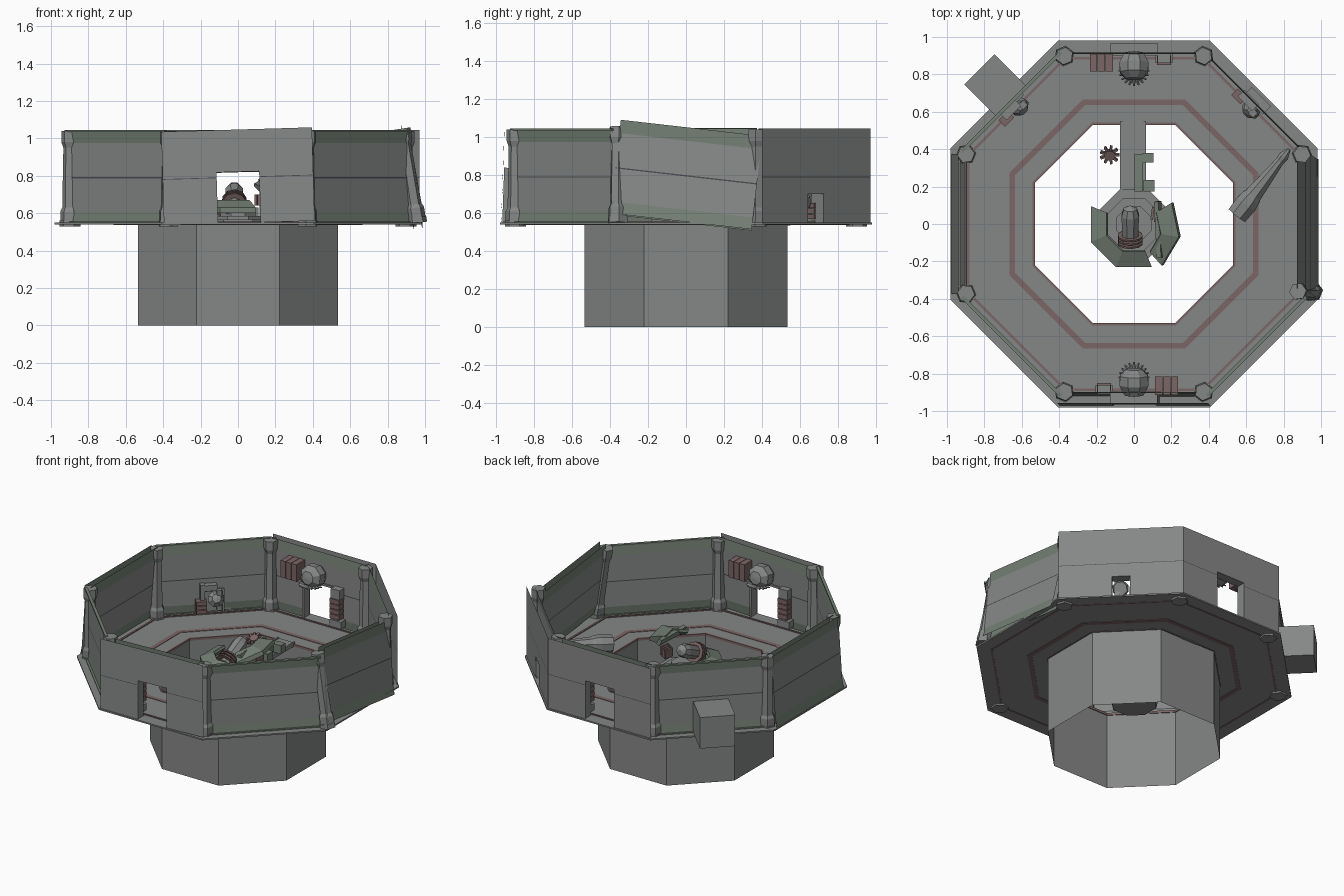
import bpy, bmesh, math
from math import radians, pi, cos, sin
from mathutils import Matrix, Vector, Euler

if "Cube" in bpy.data.objects:
    bpy.data.objects.remove(bpy.data.objects["Cube"])


def mat(name, c):
    m = bpy.data.materials.new(name)
    m.diffuse_color = (*c, 1)
    m.use_nodes = True
    m.node_tree.nodes["Principled BSDF"].inputs["Base Color"].default_value = m.diffuse_color
    return m


GREY = mat("grey", (0.235, 0.245, 0.24))
GREEN = mat("green_grey", (0.175, 0.215, 0.175))
RED = mat("red_brown", (0.2, 0.13, 0.128))
DARK = mat("dark_seam", (0.07, 0.07, 0.08))
I4 = Matrix.Identity(4)
K = 1 / cos(pi / 8)


def finish(name, bm, m=(GREY,), mw=I4):
    me = bpy.data.meshes.new(name)
    bm.to_mesh(me)
    bm.free()
    for x in m:
        me.materials.append(x)
    o = bpy.data.objects.new(name, me)
    bpy.context.collection.objects.link(o)
    o.matrix_world = mw
    return o


def place(loc=(0, 0, 0), rot=(0, 0, 0)):
    return Matrix.Translation(loc) @ Euler([radians(r) for r in rot]).to_matrix().to_4x4()


def boxes(name, items, m=GREY, mw=I4):
    """items: (centre, size) pairs merged in one object"""
    bm = bmesh.new()
    for c, s in items:
        bmesh.ops.create_cube(bm, size=1, matrix=Matrix.Translation(c) @ Matrix.Diagonal((*s, 1)))
    return finish(name, bm, (m,), mw)


def lathe(name, prof, sides=8, m=GREY, mw=I4, a0=22.5, closed=False, steps=None):
    """spin (r, z) points; steps < sides leaves an open arc with end caps"""
    bm = bmesh.new()
    full = steps is None
    n = sides if full else steps + 1
    rows = []
    for i in range(n):
        a = radians(a0) + 2 * pi * i / sides
        rows.append([bm.verts.new((r * cos(a), r * sin(a), z)) for r, z in prof])
    p = len(prof)
    for i in range(n if full else n - 1):
        A, B = rows[i], rows[(i + 1) % n]
        for j in range(p if closed else p - 1):
            k = (j + 1) % p
            bm.faces.new((A[j], B[j], B[k], A[k]))
    if not full:
        bm.faces.new(rows[0])
        bm.faces.new(rows[-1][::-1])
    bmesh.ops.remove_doubles(bm, verts=bm.verts, dist=1e-5)
    bmesh.ops.recalc_face_normals(bm, faces=bm.faces)
    return finish(name, bm, (m,), mw)


def ring(name, r0, r1, z0, z1, m):
    return lathe(name, [(r0 * K, z0), (r1 * K, z0), (r1 * K, z1), (r0 * K, z1)], m=m, closed=True)


def sheet(name, hw, rows, door, mw):
    """wall sheet: rows of (z, depth, material index above), optional doorway (half width, top)"""
    rows = list(rows)
    xs = [-hw, hw]
    if door:
        dw, dz = door
        xs = [-hw, -dw, dw, hw]
        i = max(i for i, r in enumerate(rows) if r[0] < dz)
        a, b = rows[i], rows[i + 1]
        t = (dz - a[0]) / (b[0] - a[0])
        rows.insert(i + 1, (dz, a[1] + t * (b[1] - a[1]), a[2]))
    bm = bmesh.new()
    g = [[bm.verts.new((x, d, z)) for x in xs] for z, d, _ in rows]
    for j in range(len(rows) - 1):
        for i in range(len(xs) - 1):
            if door and i == 1 and rows[j][0] < door[1] - 1e-6:
                continue
            f = bm.faces.new((g[j][i], g[j][i + 1], g[j + 1][i + 1], g[j + 1][i]))
            f.material_index = rows[j][2]
    finish(name, bm, (GREY, GREEN, DARK), mw)


# shaft and floor
lathe("shaft", [(0.535 * K, 0), (0.535 * K, 0.55)])
ring("floor_ring", 0.535, 0.98, 0.54, 0.55, GREY)
ring("floor_stripe", 0.635, 0.665, 0.537, 0.553, RED)
ring("floor_hole_trim", 0.53, 0.542, 0.538, 0.554, RED)
ring("floor_wall_trim", 0.88, 0.893, 0.538, 0.556, RED)

# walls: name -> (direction, doorway, outer plate, distance from centre, tilt in wall space)
INNER = [(0.545, 0.008, 1), (0.61, 0, 0), (0.786, 0, 2), (0.793, 0, 0), (0.975, 0, 1), (1.045, 0.008, 1)]
OUTER = [(0.545, 0, 0), (0.788, 0, 2), (0.792, 0, 0), (1.045, 0, 0)]
DOOR, HATCH = (0.115, 0.82), (0.06, 0.7)
O = (0, 0, 0)
WALLS = {"east": (0, None, INNER, 0.9, (8, -6.5, 0)), "north_east": (45, HATCH, OUTER, 0.91, O),
         "north": (90, DOOR, OUTER, 0.91, O), "north_west": (135, HATCH, None, 0.915, O),
         "west": (180, None, INNER, 0.905, (4, 0, 0)), "south_west": (225, None, None, 0.915, O),
         "south": (270, DOOR, OUTER, 0.905, (2, 1.7, 0)), "south_east": (315, None, None, 0.915, O)}
for name, (ang, door, outer, dist, tilt) in WALLS.items():
    base = Matrix.Rotation(radians(ang - 90), 4, 'Z')
    piv = Matrix.Translation((0, 0, 0.79))
    t = base @ Matrix.Translation((0, dist, 0)) @ piv @ place(rot=tilt) @ piv.inverted()
    sheet(name + "_wall", 0.375, INNER, door, t)
    if outer:
        sheet(name + "_outer_plate", 0.403 if outer is OUTER else 0.375, outer, door,
              t @ Matrix.Translation((0, 0.06 if outer is OUTER else 0.045, 0)))
    else:
        # slim rails along the framed walls
        boxes(name + "_rail", [((0, 0.01, 1.04), (0.75, 0.02, 0.01)),
                               ((0, 0.01, 0.55), (0.75, 0.02, 0.01))], GREEN, t)
    if door:
        w, h = door
        boxes(name + "_door_frame", [((s * (w + 0.006), 0.022, (0.55 + h) / 2), (0.014, 0.064, h - 0.55))
                                     for s in (-1, 1)] +
              [((0, 0.022, h + 0.006), (2 * w + 0.026, 0.064, 0.014))], GREY, t)

# corner posts, the south-east one lifted and leaning with the east wall
for k in range(8):
    r = radians(22.5 + 45 * k)
    p, lean = (0.972 * cos(r), 0.972 * sin(r), 0.79), (0, 0, 0)
    if k == 7:
        p, lean = (0.915, -0.36, 0.805), (0, -9, 0)
    mw = Matrix.Translation(p) @ place(rot=lean) @ Matrix.Rotation(r, 4, 'Z')
    lathe("corner_post", [(0, -0.25), (0.052, -0.25), (0.052, -0.18), (0.042, -0.16), (0.036, 0.16),
                          (0.047, 0.19), (0.047, 0.25), (0, 0.25)], 6, mw=mw, a0=30)
    lathe("post_foot", [(0, -0.262), (0.056, -0.262), (0.056, -0.23), (0, -0.23)], 6, mw=mw, a0=30)

# alcove box behind the north west hatch
boxes("alcove_box", [((0, 1.045, 0.655), (0.23, 0.25, 0.22))], GREY, Matrix.Rotation(radians(45), 4, 'Z'))

# fittings around both doorways
for side, rot in (("north", 0), ("south", 180)):
    b = Matrix.Rotation(radians(rot), 4, 'Z')
    lathe(side + "_door_lamp", [(0, 0.07), (0.045, 0.065), (0.08, 0.03), (0.085, -0.02), (0.055, -0.075), (0, -0.085)],
          8, mw=b @ place((0, 0.84, 0.9), (80, 0, 0)))
    bm = bmesh.new()
    for i in range(11):
        a = radians(180 + 18 * i)
        bmesh.ops.create_cone(bm, segments=4, radius1=0.013, radius2=0.004, depth=0.04, cap_ends=True,
                              matrix=b @ Matrix.Translation((0.062 * cos(a), 0.82 + 0.062 * sin(a), 0.85))
                              @ Matrix.Rotation(a, 4, 'Z') @ Matrix.Rotation(pi / 2, 4, 'Y'))
    finish(side + "_lamp_teeth", bm)
    boxes(side + "_high_cells", [((-0.217 + 0.042 * i, 0.865, 0.9), (0.039, 0.1, 0.12)) for i in range(3)], RED, b)
    boxes(side + "_low_cells", [((0.16, 0.875, 0.65 + 0.036 * i), (0.075, 0.05, 0.031)) for i in range(4)], RED, b)
    boxes(side + "_cell_bracket", [((0.16, 0.885, 0.8), (0.07, 0.05, 0.08)), ((0.16, 0.885, 0.71), (0.03, 0.04, 0.26)),
                                   ((0.16, 0.885, 0.595), (0.09, 0.05, 0.05))], GREY, b)

# hatch consoles on the north diagonals
for s, side in ((1, "east"), (-1, "west")):
    b = Matrix.Rotation(radians(-45 * s), 4, 'Z')
    boxes(side + "_hatch_console", [((-0.075, 0.9, 0.66), (0.03, 0.05, 0.2)), ((-0.03, 0.9, 0.735), (0.1, 0.05, 0.04)),
                                    ((0.03, 0.87, 0.655), (0.035, 0.035, 0.14))], GREY, b)
    lathe(side + "_hatch_valve", [(0, -0.03), (0.045, -0.03), (0.055, 0), (0.03, 0.03), (0, 0.035)], 8,
          mw=b @ place((0.01, 0.87, 0.66), (60, 0, 0)))
    boxes(side + "_hatch_cells", [((-0.085, 0.88, 0.58 + 0.03 * i), (0.07, 0.05, 0.025)) for i in range(3)], RED, b)

# pedestal, bridge and concentric rings in the shaft
lathe("pedestal", [(0, 0.3), (0.15, 0.3), (0.2, 0.54), (0.2, 0.565), (0.15, 0.565), (0.15, 0.585),
                   (0.1, 0.585), (0.1, 0.61), (0, 0.61)])
boxes("bridge", [((-0.005, 0.36, 0.545), (0.135, 0.38, 0.02)), ((-0.068, 0.36, 0.553), (0.012, 0.38, 0.02)),
                 ((0.058, 0.36, 0.553), (0.012, 0.38, 0.02))])

# broken console ring, one half lifted and tipped
CON = [(0.25, 0.60), (0.25, 0.63), (0.16, 0.67), (0.15, 0.655), (0.2, 0.60)]
lathe("console_half", CON, 8, GREEN, place((0, 0.0, 0)), 157.5, True, 3)
tip = place((0.02, -0.02, 0.69), (0, -22, 12)) @ Matrix.Translation((0, 0, -0.62))
lathe("console_tipped_half", [(r * 0.97, z) for r, z in CON], 8, GREEN, tip, -67.5, True, 2)
boxes("console_tipped_brace", [((0.13, -0.01, 0.64), (0.025, 0.3, 0.045))], GREEN, tip @ place(rot=(0, 0, -10)))

# leaning rotor column with ribs at its lower end
rotor = place((-0.02, -0.01, 0.69), (-65, 0, 0))
lathe("rotor_column", [(0, -0.13), (0.035, -0.12), (0.047, -0.06), (0.05, 0.06), (0.038, 0.1), (0, 0.12)], 8, mw=rotor)
for i in range(3):
    lathe("rotor_rib", [(0.04, -0.005), (0.068, -0.005), (0.068, 0.005), (0.04, 0.005)], 10, RED,
          rotor @ Matrix.Translation((0, 0, -0.1 + 0.02 * i)), closed=True)
boxes("console_cells", [((0.09 + 0.02 * i, 0.07 - 0.01 * i, 0.67), (0.014, 0.07, 0.06)) for i in range(4)], RED,
      place(rot=(0, 0, -8)))

# fallen bracket and gear beside the bridge
boxes("fallen_bracket", [((0.025, 0.275, 0.6), (0.045, 0.2, 0.06)), ((0.075, 0.355, 0.6), (0.06, 0.05, 0.06)),
                         ((0.08, 0.205, 0.6), (0.06, 0.06, 0.06))], GREEN)
gear = place((-0.13, 0.37, 0.6), (25, 0, 0))
lathe("loose_gear", [(0, -0.015), (0.03, -0.015), (0.03, 0.015), (0, 0.015)], 8, RED, gear)
bm = bmesh.new()
for i in range(9):
    bmesh.ops.create_cube(bm, size=0.018, matrix=Matrix.Rotation(2 * pi * i / 9, 4, 'Z')
                          @ Matrix.Translation((0.04, 0, 0)) @ Matrix.Diagonal((1.3, 0.7, 1.2, 1)))
finish("gear_teeth", bm, (RED,), gear)

# fallen tapered post lying against the east wall
a, e = Vector((0.57, 0.07, 0.615)), Vector((0.83, 0.4, 0.66))
L = (e - a).length
lathe("fallen_post", [(0, -0.03), (0.06, -0.03), (0.064, 0.05), (0.058, 0.09), (0.05, 0.11),
                      (0.025, L - 0.08), (0.03, L - 0.05), (0.01, L), (0, L)], 8,
      mw=Matrix.Translation(a) @ (e - a).to_track_quat('Z', 'Y').to_matrix().to_4x4())
